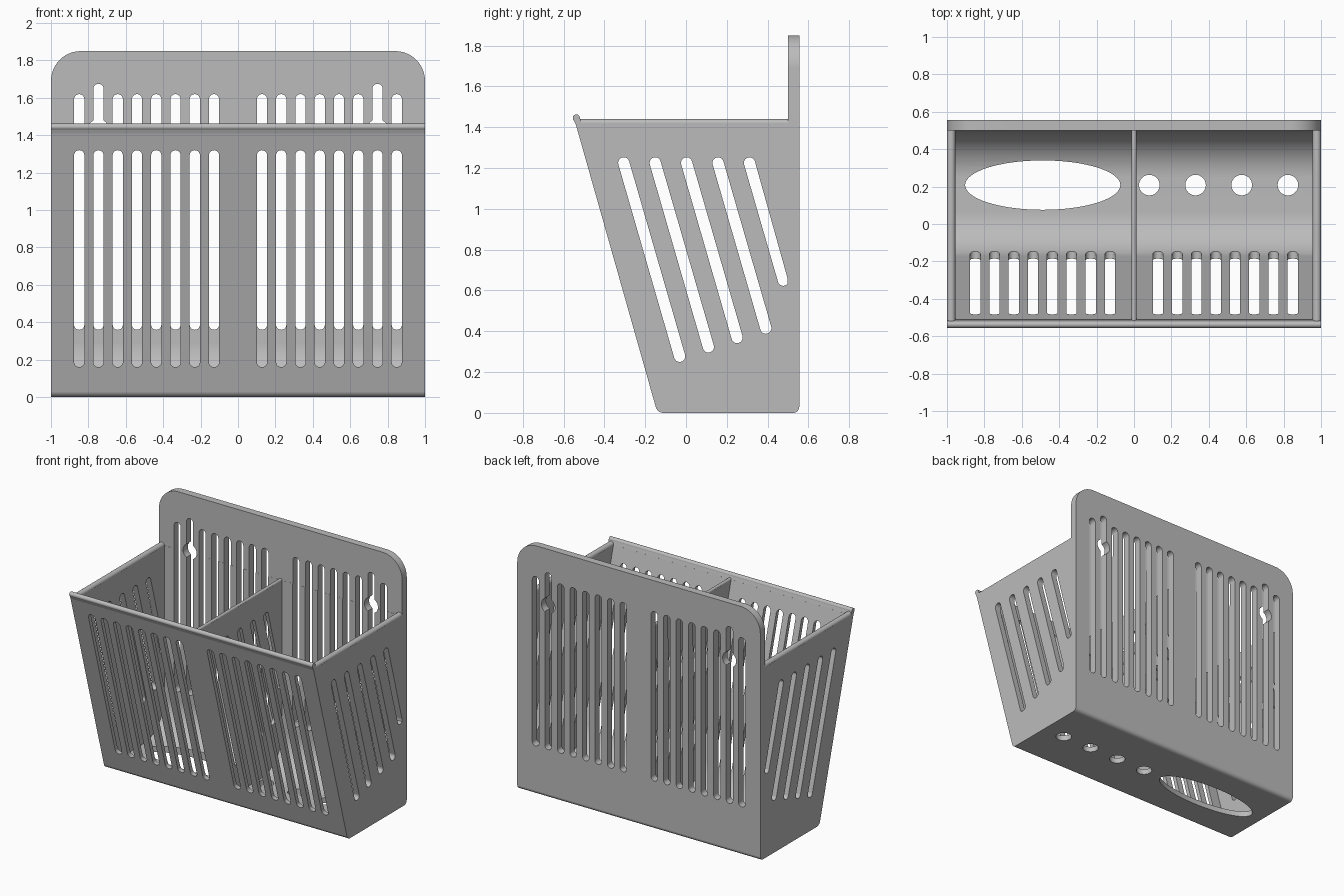
import bpy, bmesh, math
from mathutils import Vector

if "Cube" in bpy.data.objects:
    bpy.data.objects.remove(bpy.data.objects["Cube"])

grey = bpy.data.materials.new("plain_grey")
grey.use_nodes = True
COLOUR = (0.5, 0.5, 0.5, 1)
grey.diffuse_color = COLOUR
grey.node_tree.nodes["Principled BSDF"].inputs["Base Color"].default_value = COLOUR

SLOPE = 0.283      # lean of the front wall
SLOT = 0.0275      # half width of every slot
WALL_TOP = 1.42


def rounded(corners, steps=8):
    """Outline from (u, v, radius) corners, each rounded by an arc."""
    out = []
    for i, (u, v, r) in enumerate(corners):
        p = Vector((u, v))
        if r == 0:
            out.append(p)
            continue
        a = (Vector(corners[i - 1][:2]) - p).normalized()
        b = (Vector(corners[(i + 1) % len(corners)][:2]) - p).normalized()
        half = a.angle(b) / 2
        centre = p + (a + b).normalized() * (r / math.sin(half))
        start = p + a * (r / math.tan(half)) - centre
        end = p + b * (r / math.tan(half)) - centre
        sweep = start.angle(end)
        for k in range(steps + 1):
            t = k / steps
            out.append(centre + (start * math.sin((1 - t) * sweep)
                                 + end * math.sin(t * sweep)) / math.sin(sweep))
    return out


def ellipse(u, v, ru, rv, n=48):
    return [Vector((u + ru * math.cos(math.tau * i / n),
                    v + rv * math.sin(math.tau * i / n))) for i in range(n)]


def slot(p, q):
    """Round-ended slot outline between two end centres."""
    p, q = Vector(p), Vector(q)
    turn = math.atan2(q.y - p.y, q.x - p.x)
    out = []
    for c, base in ((q, turn - math.pi / 2), (p, turn + math.pi / 2)):
        for k in range(11):
            a = base + math.pi * k / 10
            out.append(c + SLOT * Vector((math.cos(a), math.sin(a))))
    return out


def prisms(name, outlines, axis, lo, hi):
    """Extrude outlines along an axis into one object."""
    place = {"X": lambda p, d: (d, p.x, p.y),
             "Y": lambda p, d: (p.x, d, p.y),
             "Z": lambda p, d: (p.x, p.y, d)}[axis]
    bm = bmesh.new()
    for pts in outlines:
        low = [bm.verts.new(place(p, lo)) for p in pts]
        high = [bm.verts.new(place(p, hi)) for p in pts]
        bm.faces.new(low)
        bm.faces.new(high)
        for i in range(len(pts)):
            bm.faces.new((low[i - 1], low[i], high[i], high[i - 1]))
    bmesh.ops.recalc_face_normals(bm, faces=bm.faces)
    mesh = bpy.data.meshes.new(name)
    bm.to_mesh(mesh)
    bm.free()
    mesh.materials.append(grey)
    obj = bpy.data.objects.new(name, mesh)
    bpy.context.collection.objects.link(obj)
    return obj


def activate(obj):
    bpy.ops.object.select_all(action="DESELECT")
    obj.select_set(True)
    bpy.context.view_layer.objects.active = obj


def combine(obj, cutter, operation="DIFFERENCE"):
    mod = obj.modifiers.new("cut", "BOOLEAN")
    mod.operation, mod.solver, mod.object = operation, "EXACT", cutter
    activate(obj)
    bpy.ops.object.modifier_apply(modifier=mod.name)
    bpy.data.objects.remove(cutter)


def front_y(z, inset=0.0):
    return -0.14 - SLOPE * z + inset


# Solid body with tall back plate
body = prisms("basket_body", [rounded([
    (front_y(0), 0, 0.04), (0.555, 0, 0.03), (0.555, 1.85, 0), (0.5, 1.85, 0),
    (0.5, WALL_TOP, 0), (front_y(WALL_TOP), WALL_TOP, 0)])], "X", -1, 1)

# Rounded upper corners of the back plate
combine(body, prisms("plate_outline", [rounded([
    (-1, -0.1, 0), (1, -0.1, 0), (1, 1.85, 0.16), (-1, 1.85, 0.16)], 12)],
    "Y", -1, 1), "INTERSECT")

# Two compartments with curved floors
inner = rounded([(front_y(0.04, 0.03), 0.04, 0.25), (0.499, 0.04, 0.25),
                 (0.499, 1.5, 0), (front_y(1.5, 0.03), 1.5, 0)], 14)
for side, lo, hi in (("right", -0.955, -0.013), ("left", 0.013, 0.955)):
    combine(body, prisms(side + "_compartment", [inner], "X", lo, hi))

# Slots in the front wall and back plate
front_slots, back_slots, key_holes = [], [], []
for s in (-1, 1):
    for i in range(8):
        x = s * (0.128 + 0.103 * i)
        front_slots.append(slot((x, 0.16 + SLOT), (x, 1.32 - SLOT)))
        top = 1.675 if i == 6 else 1.62
        back_slots.append(slot((x, 0.36 + SLOT), (x, top - SLOT)))
        if i == 6:
            key_holes.append(ellipse(x, 1.43, 0.056, 0.056, 32))
combine(body, prisms("front_slots", front_slots, "Y", -0.8, 0))
combine(body, prisms("back_slots", back_slots, "Y", 0.4, 0.7))
combine(body, prisms("key_holes", key_holes, "Y", 0.41, 0.71))

# Leaning slots through both side walls and the divider
side_slots = []
for i in range(5):
    top_y = -0.305 + 0.154 * i
    low_z = 0.65 if i == 4 else 0.277 + 0.046 * i
    side_slots.append(slot((top_y + 0.289 * (1.225 - low_z), low_z), (top_y, 1.225)))
# keep the last slot just clear of the back plate
side_slots[-1] = [Vector((min(p.x, 0.498), p.y)) for p in side_slots[-1]]
combine(body, prisms("side_slots", side_slots, "X", -1.2, 1.2))

# Floor openings: one long oval and four round holes
holes = [ellipse(-0.488, 0.208, 0.415, 0.132, 64)]
holes += [ellipse(0.082 + 0.247 * i, 0.208, 0.055, 0.055, 32) for i in range(4)]
combine(body, prisms("floor_holes", holes, "Z", -0.1, 0.3))

# Rounded edges on top of the walls
parts = [body]
for name, x, r in (("right_wall_edge", -0.9775, 0.0225),
                   ("divider_edge", 0, 0.013), ("left_wall_edge", 0.9775, 0.0225)):
    parts.append(prisms(name, [ellipse(x, WALL_TOP - 0.002, r, r, 24)], "Y", -0.53, 0.51))
parts.append(prisms("front_lip", [ellipse(-0.5375, 1.445, 0.0175, 0.0175, 24)], "X", -1, 1))
parts.append(prisms("front_lip_web", [[
    Vector((front_y(1.41), 1.41)), Vector((front_y(1.41, 0.03), 1.41)),
    Vector((-0.52, 1.445)), Vector((-0.555, 1.445))]], "X", -1, 1))

# Smooth curved areas, keep edges crisp
for obj in parts:
    activate(obj)
    bpy.ops.object.shade_smooth_by_angle(angle=math.radians(25))
    weighted = obj.modifiers.new("clean_normals", "WEIGHTED_NORMAL")
    weighted.keep_sharp = True
